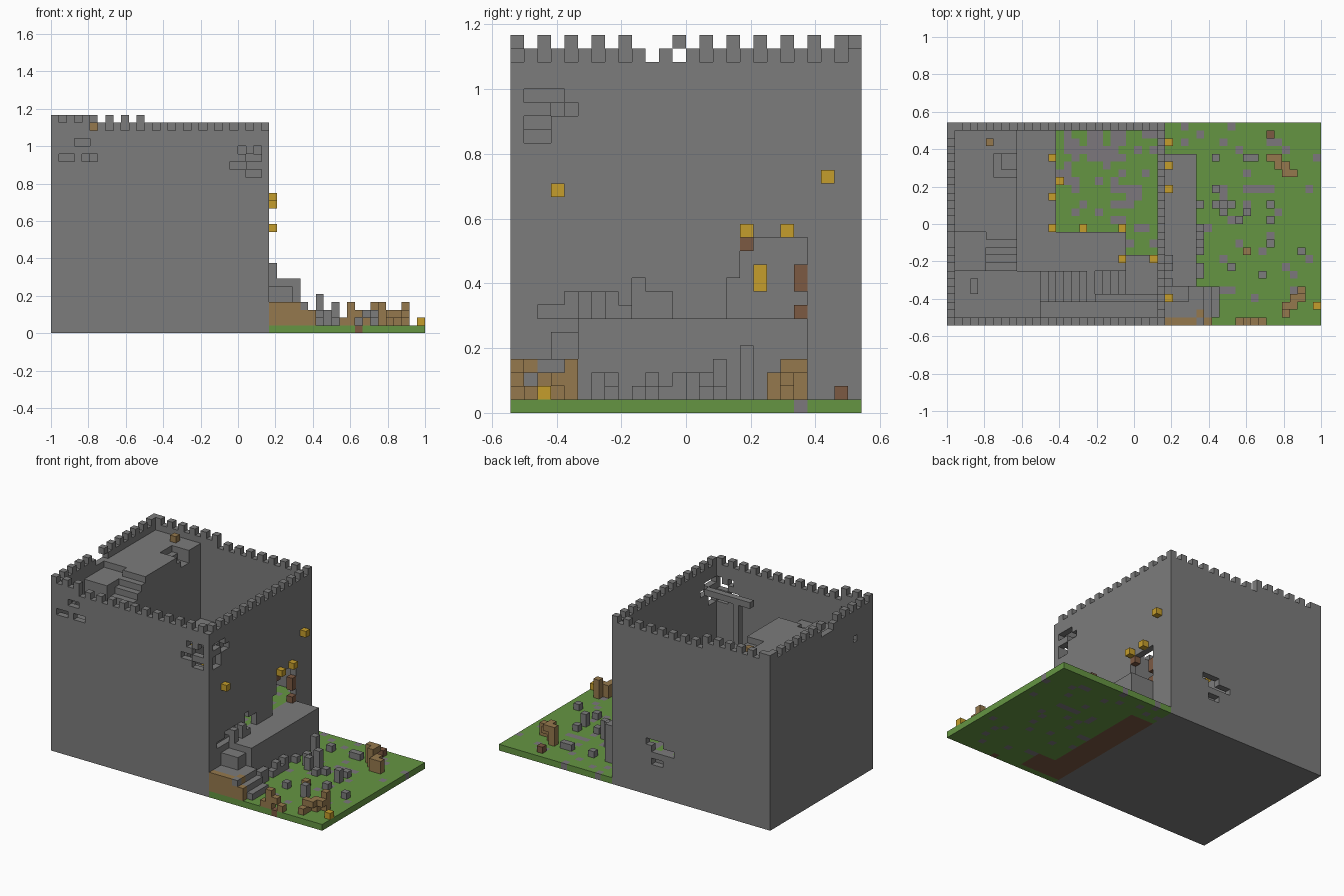
import bpy
import bmesh
import random
from mathutils import Vector

random.seed(4)
V = 1 / 24                      # edge of one block
NX, NY = 48, 26                 # plot size in blocks
grid = {}                       # (i, j, k) -> (part, colour)

cube = bpy.data.objects.get("Cube")
if cube:
    bpy.data.objects.remove(cube)

COLOURS = {
    "stone": (0.2, 0.2, 0.2),
    "gravel": (0.2, 0.185, 0.2),
    "grass": (0.13, 0.30, 0.055),
    "lantern": (0.56, 0.34, 0.025),
    "timber": (0.30, 0.19, 0.075),
    "dark_wood": (0.2, 0.1, 0.055),
}
names = list(COLOURS)
materials = []
for name, rgb in COLOURS.items():
    m = bpy.data.materials.new(name)
    m.use_nodes = True
    m.diffuse_color = (*rgb, 1)
    bsdf = m.node_tree.nodes["Principled BSDF"]
    bsdf.inputs["Base Color"].default_value = (*rgb, 1)
    bsdf.inputs["Roughness"].default_value = 0.9
    materials.append(m)


def cells(x, y, z):
    """All blocks of a box given as half-open ranges."""
    return [(i, j, k) for i in range(*x) for j in range(*y) for k in range(*z)]


def fill(part, colour, x, y, z):
    for c in cells(x, y, z):
        grid[c] = (part, colour)


def carve(x, y, z):
    for c in cells(x, y, z):
        grid.pop(c, None)


def put(part, colour, *blocks):
    for c in blocks:
        grid[c] = (part, colour)


def meadow(part, x, y, k, share):
    for c in cells(x, y, (k, k + 1)):
        grid[c] = (part, "gravel" if random.random() < share else "grass")


# Tower shell and its raised courtyard
fill("tower_walls", "stone", (0, 28), (0, NY), (0, 26))
carve((1, 27), (1, 25), (7, 26))
meadow("courtyard", (1, 27), (1, 25), 6, 0.2)
for c in cells((15, 23), (21, 25), (6, 7)):
    if random.random() < 0.75:
        grid[c] = ("courtyard", "gravel")

# Battlements, one course higher around the platform
fill("tower_walls", "stone", (0, 5), (0, 1), (26, 27))
fill("tower_walls", "stone", (0, 12), (25, 26), (26, 27))
fill("tower_walls", "stone", (0, 1), (0, NY), (26, 27))
for i in range(0, 28):
    if i < 5 and i % 2 == 0:
        put("battlements", "stone", (i, 0, 27))
    elif i >= 6 and i % 2 == 0:
        put("battlements", "stone", (i, 0, 26))
    if i % 2 == 1:
        put("battlements", "stone", (i, 25, 27 if i < 12 else 26))
for j in range(NY):
    if j % 2 == 0 and j != 10:
        put("battlements", "stone", (0, j, 27))
    if j % 2 == 1:
        put("battlements", "stone", (27, j, 26))
put("battlements", "stone", (0, 25, 27))
carve((0, 1), (10, 13), (26, 27))

# High platform, landing and terraces
fill("platform", "stone", (1, 9), (12, 25), (7, 26))
carve((6, 9), (19, 22), (25, 26))
carve((7, 9), (20, 22), (24, 25))
fill("terrace", "stone", (9, 14), (7, 25), (7, 14))
fill("terrace", "stone", (14, 23), (7, 12), (7, 14))
fill("landing", "stone", (1, 12), (1, 7), (7, 21))
fill("lower_landing", "stone", (22, 27), (1, 9), (7, 9))
fill("lower_landing", "stone", (12, 22), (1, 3), (7, 9))
fill("raised_corner", "stone", (1, 5), (7, 12), (7, 25))
fill("raised_corner", "stone", (3, 4), (4, 6), (21, 23))

# Stairs: upper flight towards the front, lower flight along the front wall
for s in range(5):
    fill("upper_stairs", "stone", (5, 9), (7 + s, 8 + s), (7, 22 + s))
for s in range(11):
    fill("lower_stairs", "stone", (12 + s, 13 + s), (3, 7), (7, 20 - s))

# Post and beam
fill("post", "stone", (21, 22), (3, 4), (9, 23))
fill("beam", "stone", (19, 27), (3, 4), (22, 23))

# Missing stones in the front, side and back walls
for x, k in (((3, 5), 24), ((1, 3), 22), ((4, 6), 22), ((24, 25), 23),
             ((26, 27), 23), ((23, 25), 21), ((25, 27), 22), ((25, 27), 20)):
    carve(x, (0, 1), (k, k + 1))
for y, k in (((1, 4), 23), ((1, 3), 21), ((3, 5), 22), ((1, 3), 20)):
    carve((27, 28), y, (k, k + 1))
carve((0, 1), (4, 5), (22, 23))
for x, k in (((19, 22), 8), ((17, 21), 7), ((19, 21), 5)):
    carve(x, (25, 26), (k, k + 1))

# Ragged breach and doorway in the side wall
for j, low, high in ((2, 7, 8), (3, 7, 8), (4, 7, 9), (5, 7, 8), (6, 7, 9),
                     (7, 7, 9), (9, 7, 10), (10, 7, 9), (11, 7, 9)):
    carve((27, 28), (j, j + 1), (low, high))
carve((27, 28), (16, 22), (7, 10))
carve((27, 28), (17, 22), (10, 13))
put("door_frame", "dark_wood", (27, 17, 12), (27, 21, 10), (27, 21, 9), (27, 21, 7))

# Meadow beside the tower with bare earth below the terrace
meadow("meadow", (28, NX), (0, NY), 0, 0.12)
for i in range(28, NX):
    put("meadow", "grass", (i, 0, 0))
fill("bare_earth", "dark_wood", (28, 32), (5, 22), (0, 1))
fill("bare_earth", "dark_wood", (28, 35), (1, 5), (0, 1))
put("bare_earth", "dark_wood", (39, 0, 0))

# Outer terrace with steps around it
fill("outer_terrace", "stone", (28, 32), (5, 22), (1, 7))
fill("outer_steps", "stone", (28, 33), (0, 5), (1, 4))
fill("outer_steps", "stone", (33, 34), (1, 5), (1, 3))
fill("outer_steps", "stone", (34, 35), (1, 5), (1, 2))
fill("outer_steps", "stone", (28, 31), (3, 5), (4, 6))
fill("outer_steps", "timber", (28, 32), (0, 1), (1, 4))
fill("outer_steps", "timber", (32, 34), (0, 1), (1, 3))
fill("outer_steps", "timber", (32, 33), (1, 2), (1, 4))
for j in range(5, 16):
    fill("outer_steps", "stone", (32, 33), (j, j + 1), (1, random.choice((1, 2, 3))))
for j in (5, 7, 8):
    fill("outer_terrace", "stone", (28, 29), (j, j + 1), (7, 8 + j % 2))

# Stone rubble: i, j, height
for i, j, h in ((34, 21, 1), (38, 21, 1), (39, 21, 1), (34, 17, 4), (34, 15, 2),
                (35, 15, 1), (36, 15, 3), (35, 14, 2), (37, 13, 1), (38, 14, 1),
                (38, 9, 1), (41, 13, 2), (41, 15, 1), (45, 9, 1), (40, 6, 2),
                (36, 7, 1), (41, 10, 1)):
    fill("rubble", "stone", (i, i + 1), (j, j + 1), (1, 1 + h))

# Fallen timbers: i, j, lowest and highest layer
for i, j, low, high in ((37, 0, 1, 2), (38, 0, 1, 4), (39, 0, 2, 3), (40, 0, 1, 2),
                        (43, 1, 1, 2), (43, 2, 1, 3), (44, 3, 1, 3), (45, 3, 2, 3),
                        (45, 4, 1, 4), (44, 2, 2, 3), (41, 21, 1, 4), (42, 21, 3, 4),
                        (42, 20, 1, 4), (43, 20, 2, 3), (43, 19, 1, 3), (44, 19, 1, 3),
                        (38, 9, 1, 2)):
    fill("fallen_timber", "timber", (i, i + 1), (j, j + 1), (low, high))
put("stump", "dark_wood", (41, 24, 1))
put("crate", "timber", (5, 23, 26))

# Lanterns on the outer wall, inside the courtyard and on the meadow
put("lanterns", "lantern", (28, 3, 16), (28, 23, 17), (28, 17, 13), (28, 20, 13),
    (47, 2, 1), (14, 18, 9), (13, 21, 14), (14, 18, 10), (13, 16, 14), (13, 12, 14),
    (17, 12, 12), (22, 12, 12), (22, 8, 14), (26, 8, 9))

# Turn the exposed block sides of every part into a mesh
SIDES = [Vector(d) for d in ((1, 0, 0), (-1, 0, 0), (0, 1, 0),
                             (0, -1, 0), (0, 0, 1), (0, 0, -1))]
parts = {}
for cell, (part, colour) in grid.items():
    parts.setdefault(part, []).append((cell, colour))

for part, blocks in parts.items():
    bm = bmesh.new()
    used = sorted({names.index(colour) for _, colour in blocks})
    for cell, colour in blocks:
        centre = Vector(cell) + Vector((0.5, 0.5, 0.5))
        for n in SIDES:
            if tuple(int(a + b) for a, b in zip(cell, n)) in grid:
                continue
            u = Vector((n.y, n.z, n.x)) / 2
            w = n.cross(u)
            corners = [centre + n / 2 + s * u + t * w
                       for s, t in ((-1, -1), (1, -1), (1, 1), (-1, 1))]
            face = bm.faces.new([bm.verts.new(Vector((p.x - NX / 2, p.y - NY / 2, p.z)) * V)
                                 for p in corners])
            face.material_index = used.index(names.index(colour))
    bmesh.ops.remove_doubles(bm, verts=bm.verts, dist=0.001)
    mesh = bpy.data.meshes.new(part)
    bm.to_mesh(mesh)
    bm.free()
    for index in used:
        mesh.materials.append(materials[index])
    bpy.context.collection.objects.link(bpy.data.objects.new(part, mesh))
